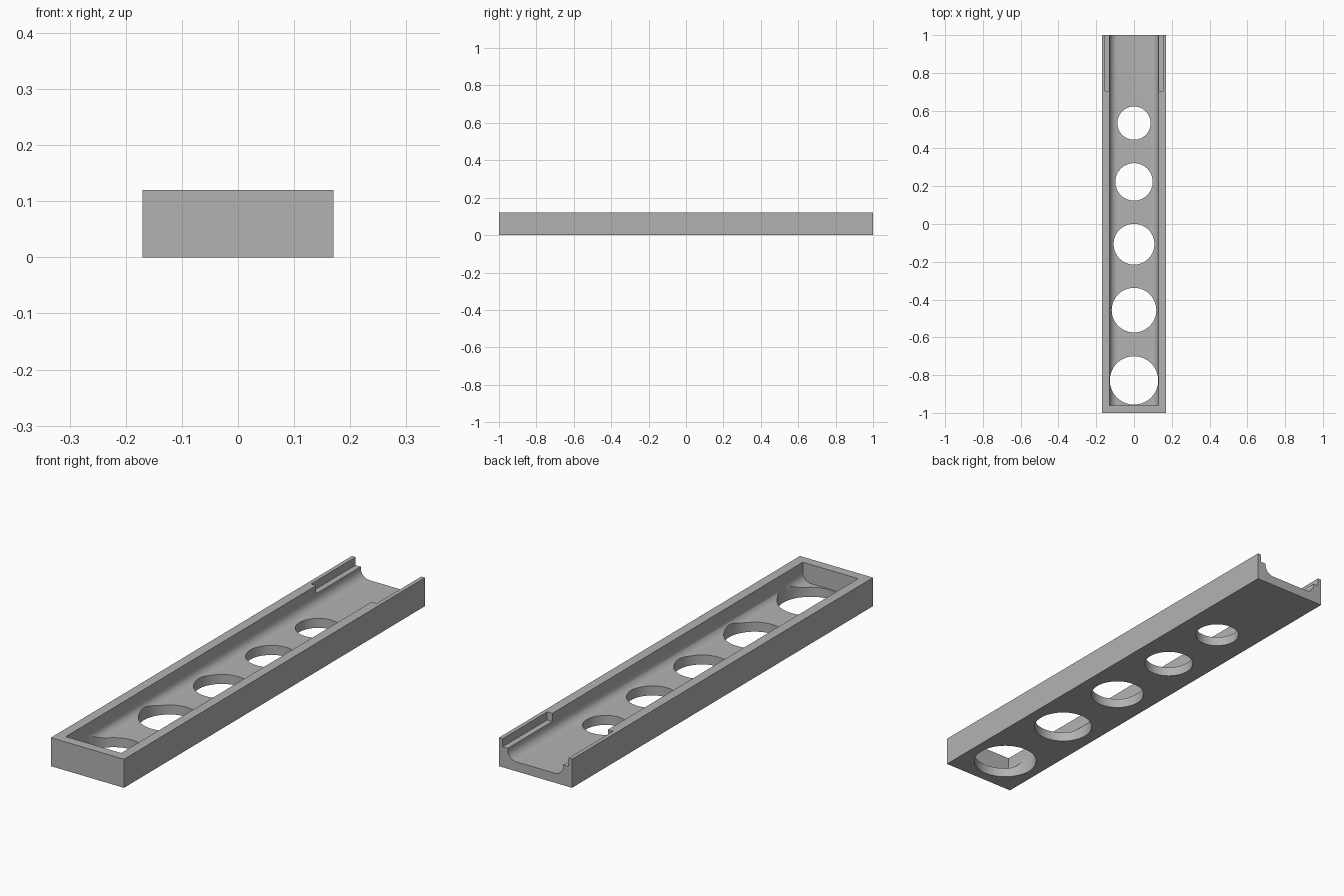
import bpy, bmesh, math

HALF_W, HEIGHT = 0.17, 0.12
CHANNEL, FLOOR, FILLET = 0.129, 0.04, 0.04
END_WALL = -0.96

old = bpy.data.objects.get("Cube")
if old:
    bpy.data.objects.remove(old, do_unlink=True)

grey = bpy.data.materials.new("plain grey")
grey.use_nodes = True
grey.diffuse_color = (0.45, 0.45, 0.45, 1)
grey.node_tree.nodes["Principled BSDF"].inputs["Base Color"].default_value = grey.diffuse_color


def prism(name, outline, direction, place):
    """Extrude a closed 2D outline, mapped to 3D by place, along direction."""
    bm = bmesh.new()
    face = bm.faces.new([bm.verts.new(place(a, b)) for a, b in outline])
    grown = bmesh.ops.extrude_face_region(bm, geom=[face])
    bmesh.ops.translate(bm, vec=direction,
                        verts=[v for v in grown["geom"] if isinstance(v, bmesh.types.BMVert)])
    bmesh.ops.recalc_face_normals(bm, faces=bm.faces)
    mesh = bpy.data.meshes.new(name)
    bm.to_mesh(mesh)
    bm.free()
    mesh.materials.append(grey)
    obj = bpy.data.objects.new(name, mesh)
    bpy.context.collection.objects.link(obj)
    return obj


def along_y(name, outline, y0, y1):
    return prism(name, outline, (0, y1 - y0, 0), lambda x, z: (x, y0, z))


def rect(x0, x1, z0, z1):
    return [(x0, z0), (x1, z0), (x1, z1), (x0, z1)]


def cut(target, cutter):
    cutter.hide_render = True
    mod = target.modifiers.new(cutter.name, "BOOLEAN")
    mod.operation, mod.solver, mod.object = "DIFFERENCE", "EXACT", cutter
    bpy.context.view_layer.objects.active = target
    bpy.ops.object.modifier_apply(modifier=mod.name)
    bpy.data.objects.remove(cutter, do_unlink=True)


# Solid tray block
tray = along_y("tray", rect(-HALF_W, HALF_W, 0, HEIGHT), -1, 1)

# Channel with rounded lower corners, open at the back
steps = 12
arc = []
for i in range(steps + 1):
    t = math.pi / 2 * i / steps
    arc.append((CHANNEL - FILLET + FILLET * math.sin(t),
                FLOOR + FILLET - FILLET * math.cos(t)))
right = arc + [(CHANNEL, 0.2)]
left = [(-x, z) for x, z in reversed(right)]
cut(tray, along_y("channel_cutter", right + left, END_WALL, 1.1))

# Stepped ledges at the open end
for side in (-1, 1):
    edges = sorted((side * 0.1, side * 0.153))
    cut(tray, along_y("ledge_cutter", rect(*edges, 0.086, 0.2), 0.704, 1.1))

# Row of round holes growing toward the closed end
for y, r in ((0.534, 0.088), (0.223, 0.099), (-0.107, 0.108),
             (-0.456, 0.118), (-0.828, 0.128)):
    ring = [(r * math.cos(k * math.tau / 64), y + r * math.sin(k * math.tau / 64))
            for k in range(64)]
    cut(tray, prism("hole_cutter", ring, (0, 0, 0.5), lambda a, b: (a, b, -0.2)))

# Smooth the curves, keep the edges crisp
bpy.ops.object.select_all(action="DESELECT")
tray.select_set(True)
bpy.context.view_layer.objects.active = tray
bpy.ops.object.shade_smooth_by_angle(angle=math.radians(30))
